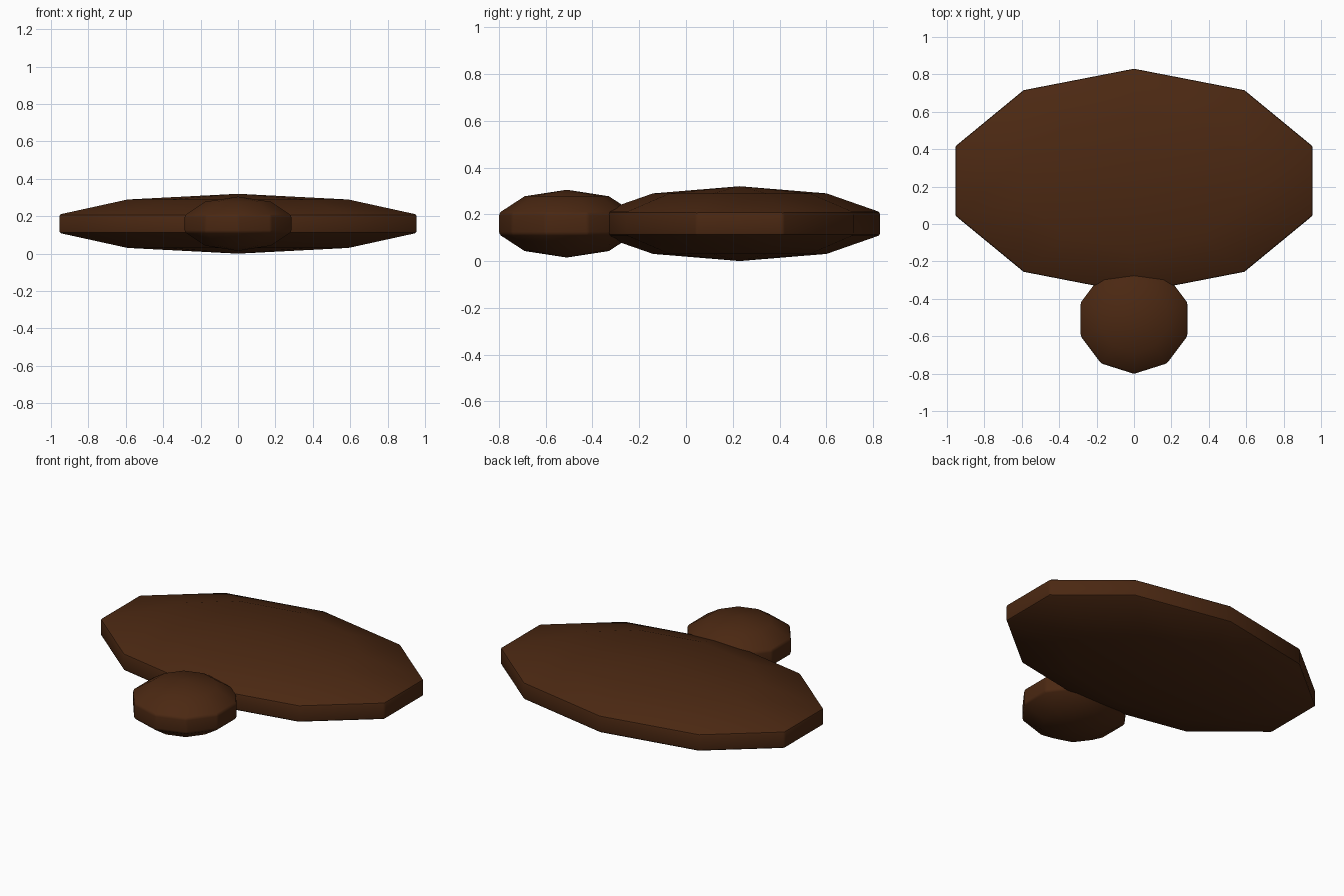
import bpy

if "Cube" in bpy.data.objects:
    bpy.data.objects.remove(bpy.data.objects["Cube"])

brown = bpy.data.materials.new("dark brown")
brown.diffuse_color = (0.07, 0.021, 0.006, 1.0)
brown.use_nodes = True
brown.node_tree.nodes["Principled BSDF"].inputs["Base Color"].default_value = brown.diffuse_color


def flattened_ball(name, centre, radii):
    """Low-poly ten-sided ball with a flat rim, squashed and softly bevelled."""
    bpy.ops.mesh.primitive_uv_sphere_add(segments=10, ring_count=5, radius=1, location=centre)
    ob = bpy.context.object
    ob.name = name
    ob.scale = radii
    bpy.ops.object.transform_apply(location=False, rotation=False, scale=True)
    ob.data.materials.append(brown)
    # soften the rim only
    bevel = ob.modifiers.new("soft_rim", 'BEVEL')
    bevel.width = 0.01
    bevel.segments = 2
    bevel.limit_method = 'ANGLE'
    bevel.angle_limit = 0.52
    bpy.ops.object.modifier_apply(modifier=bevel.name)
    bpy.ops.object.shade_smooth_by_angle(angle=0.52)
    return ob


# wide flat body
flattened_ball("body", (0, 0.23, 0.16), (1.056, 0.631, 0.16))
# small round head at the front
flattened_ball("head", (0, -0.51, 0.16), (0.315, 0.306, 0.145))
